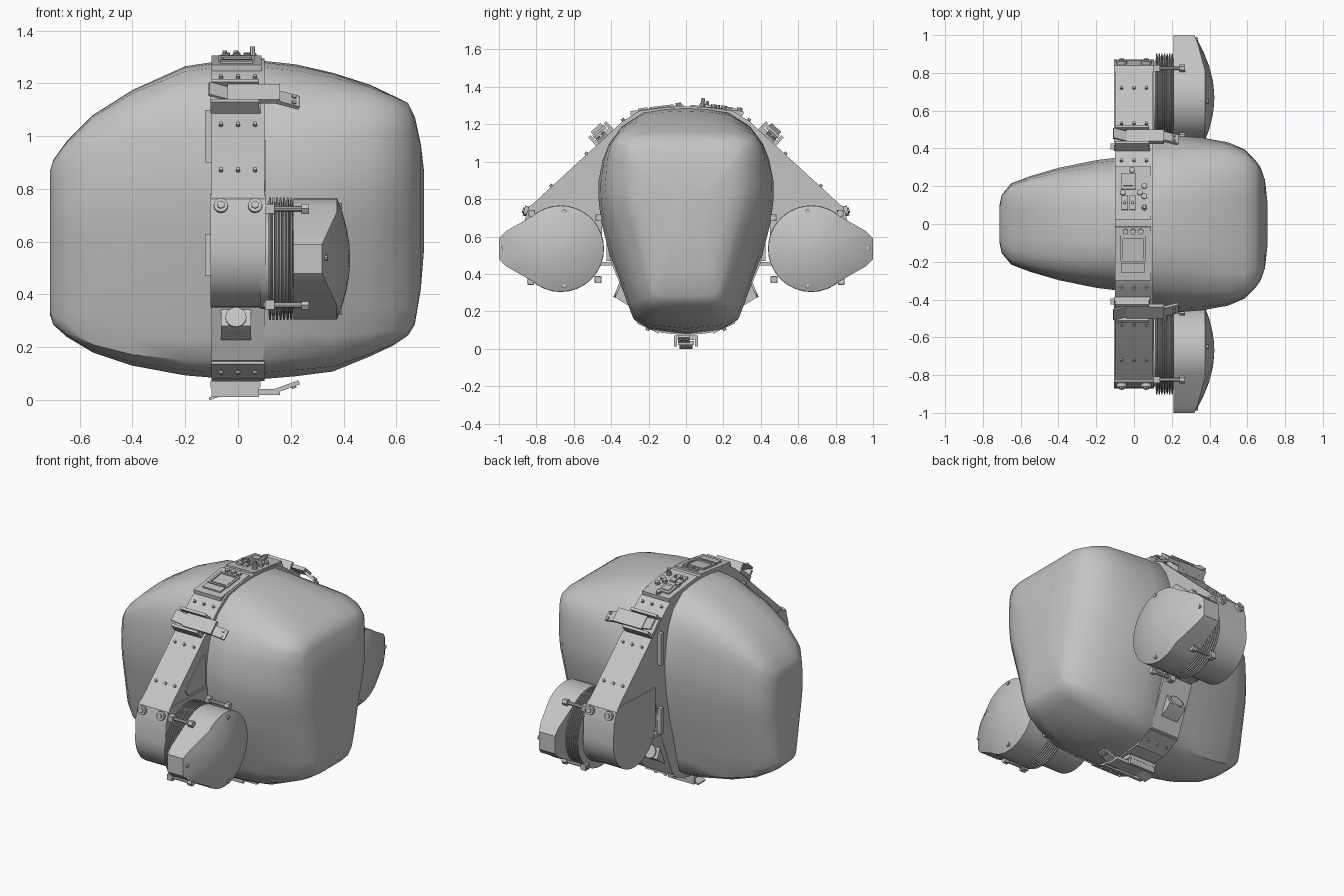
import bpy, bmesh
from math import sin, cos, radians, pi, hypot
from mathutils import Matrix

cube = bpy.data.objects.get("Cube")
if cube:
    bpy.data.objects.remove(cube, do_unlink=True)

grey = bpy.data.materials.new("plain_grey")
grey.use_nodes = True
grey.diffuse_color = (0.55, 0.55, 0.55, 1)
grey.node_tree.nodes["Principled BSDF"].inputs["Base Color"].default_value = (0.55, 0.55, 0.55, 1)


def finish(name, bm, angle=30):
    bmesh.ops.recalc_face_normals(bm, faces=bm.faces)
    mesh = bpy.data.meshes.new(name)
    bm.to_mesh(mesh)
    bm.free()
    mesh.materials.append(grey)
    obj = bpy.data.objects.new(name, mesh)
    bpy.context.collection.objects.link(obj)
    bpy.ops.object.select_all(action='DESELECT')
    obj.select_set(True)
    bpy.context.view_layer.objects.active = obj
    bpy.ops.object.shade_smooth_by_angle(angle=radians(angle))


def loft(name, rings, angle=30):
    bm = bmesh.new()
    rows = [[bm.verts.new(p) for p in ring] for ring in rings]
    n = len(rows[0])
    for a, b in zip(rows, rows[1:]):
        for i in range(n):
            j = (i + 1) % n
            bm.faces.new((a[i], a[j], b[j], b[i]))
    bm.faces.new(rows[0])
    bm.faces.new(rows[-1])
    finish(name, bm, angle)


def prism(name, points, x0, x1, side=1):
    loft(name, [[(x, side * y, z) for y, z in points] for x in (x0, x1)])


def box(name, frame, center, size):
    bm = bmesh.new()
    bmesh.ops.create_cube(bm, size=1, matrix=frame @ Matrix.Translation(center) @ Matrix.Diagonal((*size, 1)))
    finish(name, bm)


def rod(name, frame, center, r, depth, sides=6, along_x=False):
    bm = bmesh.new()
    turn = Matrix.Rotation(pi / 2, 4, 'Y') if along_x else Matrix()
    bmesh.ops.create_cone(bm, cap_ends=True, segments=sides, radius1=r, radius2=r, depth=depth,
                          matrix=frame @ Matrix.Translation(center) @ turn)
    finish(name, bm)


def frame_at(side, y, z, slope):
    # local x = model x, local y = down the strap, local z = outward
    a = radians(slope)
    u, n = (0, side * cos(a), -sin(a)), (0, side * sin(a), cos(a))
    m = Matrix(((1, 0, 0), u, n)).transposed().to_4x4()
    return Matrix.Translation((0, side * y, z)) @ m


def mirrored(half):
    return half + [(-y, z) for y, z in reversed(half) if y > 0]


# Main shell: egg-shaped section blending into a boxier tapered panel at the ends
egg = mirrored([(0, 0), (.42, .02), (.6, .06), (.68, .14), (.76, .24), (.88, .36), (.97, .5),
                (1, .6), (1, .68), (.95, .78), (.88, .85), (.75, .92), (.5, .98), (.25, .995), (0, 1)])
panel = mirrored([(0, 0), (.3, 0), (.5, .01), (.57, .04), (.65, .14), (.75, .3), (.88, .48),
                  (.97, .6), (1, .7), (1, .85), (.98, .94), (.91, .98), (.7, 1), (.35, 1), (0, 1)])
stations = [  # x, half width, bottom, top, panel blend
    (-.712, .1, .32, .87, .8), (-.70, .155, .285, .91, .8), (-.65, .215, .24, .98, .7),
    (-.55, .253, .18, 1.08, .55), (-.4, .297, .13, 1.175, .4), (-.2, .338, .093, 1.265, .2),
    (-.1, .35, .085, 1.28, .1), (0, .4, .08, 1.285, 0), (.1, .455, .08, 1.285, 0),
    (.22, .468, .09, 1.272, 0), (.36, .457, .108, 1.24, .2), (.5, .432, .165, 1.195, .55),
    (.585, .395, .205, 1.155, .8), (.645, .335, .245, 1.125, 1), (.67, .3, .285, 1.075, 1),
    (.693, .235, .42, .97, 1), (.706, .12, .58, .86, 1)]


def shell_ring(x, w, lo, hi, k):
    return [(x, w * (a[0] + k * (b[0] - a[0])), lo + (a[1] + k * (b[1] - a[1])) * (hi - lo))
            for a, b in zip(egg, panel)]


loft("main_shell", [shell_ring(*s) for s in stations], 40)

# Strap ring with solid arms reaching out to the drums
prism("strap_band", mirrored([(0, 1.295), (.1, 1.293), (.25, 1.272), (.34, 1.215), (.83, .765), (.82, .75),
                              (.46, .75), (.40, .46), (.27, .15), (.13, .085), (0, .072)]), -.1, .1)


def bolt_row(frame, u=0):
    for x in (-.065, 0, .065):
        rod("strap_bolt", frame, (x, u, .004), .009, .016)


def buckle(frame):
    box("buckle_base", frame, (-.01, 0, .012), (.19, .13, .024))
    for u in (-.056, .056):
        box("buckle_rail", frame, (-.01, u, .03), (.18, .016, .06))
    box("buckle_lever", frame, (.06, 0, .042), (.2, .085, .022))
    tilt = frame @ Matrix.Translation((-.067, 0, .053)) @ Matrix.Rotation(radians(20), 4, 'Y')
    box("buckle_tip", tilt, (0, 0, 0), (.09, .07, .01))
    tail = frame @ Matrix.Translation((.185, .01, .022)) @ Matrix.Rotation(radians(20), 4, 'Y')
    box("buckle_tail", tail, (0, 0, 0), (.1, .06, .016))
    for u in (-.016, .016):
        rod("buckle_rivet", tail, (.025, u, .008), .009, .014, 8)


buckle(frame_at(1, 0, .072, 180))

# Outline and domed height of the drum cap
CY, CZ, R = .67, .535, .23
cap_line = [(R * cos(radians(a)), R * sin(radians(a))) for a in range(50, 311, 10)]
cap_line += [(.29, -.095), (.33, -.055), (.33, .055), (.29, .095)]


def cap_ring(scale, side):
    return [(.425 - .95 * hypot(y, z) ** 2 * scale ** 2, side * (CY + y * scale), CZ + z * scale)
            for y, z in cap_line]


for s in (-1, 1):
    # Strap fittings
    arm = frame_at(s, .445, 1.119, 42.6)
    buckle(arm @ Matrix.Translation((0, -.015, 0)))
    bolt_row(arm, .115)
    bolt_row(arm, .37)
    bolt_row(frame_at(s, .335, 1.22, 32))
    low = frame_at(s, .2, .118, 155)
    box("lower_strap_plate", low, (0, 0, 0), (.2, .13, .02))
    bolt_row(low @ Matrix.Translation((0, 0, .01)))
    prism("gusset_panel", [(.47, .79), (.64, .79), (.67, .83), (.5, .985), (.47, .985)], .099, .105, s)
    for z, height in ((1.0, .2), (.55, .16)):
        box("strap_pad", Matrix(), (-.11, s * .41, z), (.03, .03, height))

    # Small lamp under each arm
    prism("lamp_body", [(.32, .36), (.345, .355), (.378, .28), (.36, .262), (.29, .22)], -.065, .05, s)
    rod("lamp_lens", frame_at(s, .366, .312, 67), (-.008, 0, 0), .04, .014, 16)
    box("lamp_bracket", Matrix(), (0, s * .43, .455), (.18, .14, .02))

    # Drum housing with a flat shoulder under the strap
    arc = [(.66 + .21 * cos(radians(a)), .56 + .21 * sin(radians(a))) for a in range(10, -186, -10)]
    prism("drum_housing", [(.45, .77), (.8, .782), (.84, .762), (.865, .68)] + arc, -.105, .105, s)
    for x in (-.065, .065):
        shoulder = frame_at(s, .85, .735, 75)
        rod("shoulder_bolt", shoulder, (x, 0, .004), .027, .026, 12)
        rod("shoulder_bolt_head", shoulder, (x, 0, .016), .015, .018)

    # Ribbed bellows
    ribs = []
    for i in range(7):
        for dx, r in ((0, .205), (.003, .232), (.009, .232), (.012, .205)):
            ribs.append([(.115 + .0135 * i + dx, s * (CY + r * cos(k * pi / 16)), CZ + r * sin(k * pi / 16))
                         for k in range(32)])
    loft("drum_bellows", ribs)
    rod("drum_neck", Matrix(), (.15, s * CY, CZ), .19, .13, 32, True)

    # Domed cap with pointed outer end
    back = [(.21, s * (CY + y), CZ + z) for y, z in cap_line]
    loft("drum_cap", [back] + [cap_ring(k, s) for k in (1, .9, .75, .5, .25, .05)], 25)
    for y, z, x in ((.975, .54, .335), (.65, .735, .39), (.65, .335, .39)):
        rod("cap_bolt", Matrix(), (x - .01, s * y, z), .012, .03, 8, True)

    # Tie rods clamping the cap to the housing
    for y, z in ((.825, .725), (.465, .7), (.83, .36), (.47, .37)):
        at = Matrix.Translation((0, s * y, z))
        rod("tie_rod", at, (.18, 0, 0), .01, .17, 8, True)
        box("tie_block", at, (.12, 0, 0), (.035, .036, .036))
        rod("tie_nut", at, (.255, 0, 0), .02, .03, 6, True)

# Rear control panel on top of the strap
rear = frame_at(1, .165, 1.275, 7)
box("rear_panel", rear, (-.005, 0, 0), (.19, .285, .024))
box("rear_display", rear, (-.03, .06, .013), (.08, .085, .016))
box("rear_display_inset", rear, (-.03, .06, .022), (.05, .05, .008))
for x in (-.05, -.008):
    box("rear_switch_block", rear, (x, -.055, .016), (.034, .075, .016))
    rod("rear_toggle", rear, (x, -.055, .028), .009, .028, 8)
for x, u in ((.055, .035), (.055, -.02), (-.01, .12), (.03, 0), (-.06, 0), (.055, -.08)):
    rod("rear_knob", rear, (x, u, .018), .015, .022, 10)
rod("rear_tall_toggle", rear, (.055, -.08, .03), .01, .05, 8)

# Front control panel with a framed screen
front = frame_at(-1, .155, 1.276, 7)
box("front_panel", front, (-.005, 0, 0), (.19, .285, .024))
for x in (-.062, .062):
    box("screen_frame_side", front, (x - .005, -.025, .014), (.012, .13, .012))
for u in (-.085, .035):
    box("screen_frame_end", front, (-.005, u, .014), (.13, .012, .012))
box("screen_glass", front, (-.005, -.025, .012), (.1, .09, .008))
box("front_key_block", front, (-.005, .075, .014), (.125, .05, .014))
for x in (-.045, -.005, .035):
    rod("front_knob", front, (x, -.118, .016), .015, .018, 10)
